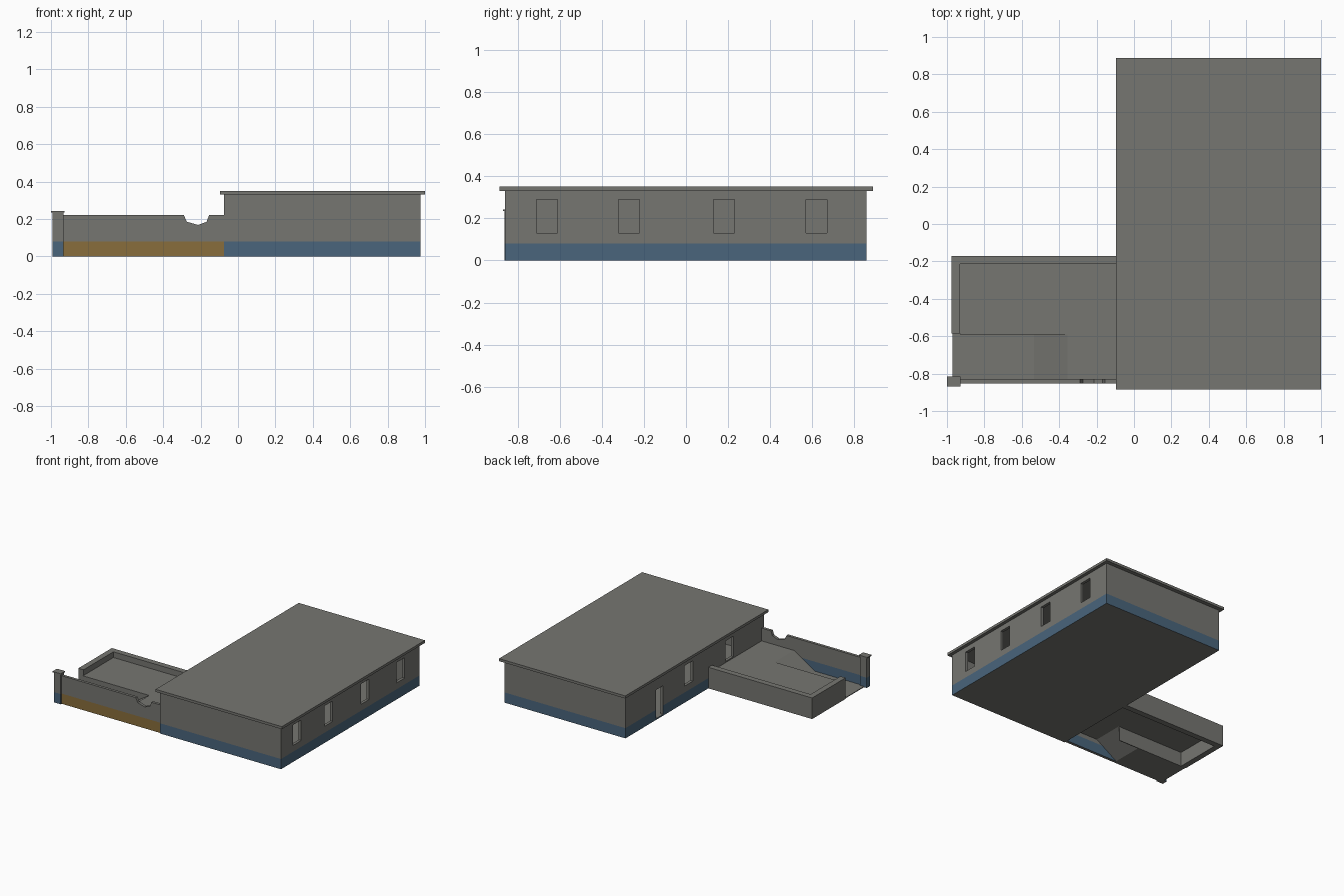
import bpy, bmesh
from mathutils import Vector

if "Cube" in bpy.data.objects:
    bpy.data.objects.remove(bpy.data.objects["Cube"])

BAND = 0.08   # height of the painted base band


def material(name, rgb):
    m = bpy.data.materials.new(name)
    m.diffuse_color = (*rgb, 1)
    m.use_nodes = True
    m.node_tree.nodes["Principled BSDF"].inputs["Base Color"].default_value = m.diffuse_color
    return m


MATS = [material("grey plaster", (0.18, 0.18, 0.165)),
        material("blue base", (0.068, 0.13, 0.2)),
        material("ochre base", (0.25, 0.155, 0.045))]


def finish(name, bm, band=None):
    """Make an object; band(face centre, normal) gives the colour below BAND."""
    bmesh.ops.recalc_face_normals(bm, faces=bm.faces)
    if band:
        bmesh.ops.bisect_plane(bm, geom=bm.verts[:] + bm.edges[:] + bm.faces[:],
                               plane_co=(0, 0, BAND), plane_no=(0, 0, 1))
        for f in bm.faces:
            c = f.calc_center_median()
            if c.z < BAND - 0.001 and abs(f.normal.z) < 0.5:
                f.material_index = band(c, f.normal)
    me = bpy.data.meshes.new(name)
    bm.to_mesh(me)
    bm.free()
    for m in MATS:
        me.materials.append(m)
    ob = bpy.data.objects.new(name, me)
    bpy.context.collection.objects.link(ob)
    return ob


def add_box(bm, x, y, z):
    vs = bmesh.ops.create_cube(bm, size=1)["verts"]
    for v in vs:
        v.co = Vector([r[0] if c < 0 else r[1] for r, c in zip((x, y, z), v.co)])


def box(name, x, y, z, band=None):
    bm = bmesh.new()
    add_box(bm, x, y, z)
    return finish(name, bm, band)


def extrude_y(name, pts, y0, y1, band=None):
    """Extrude an x-z outline along y."""
    bm = bmesh.new()
    f = bm.faces.new([bm.verts.new((x, y0, z)) for x, z in pts])
    g = bmesh.ops.extrude_face_region(bm, geom=[f])["geom"]
    bmesh.ops.translate(bm, vec=(0, y1 - y0, 0),
                        verts=[v for v in g if isinstance(v, bmesh.types.BMVert)])
    return finish(name, bm, band)


def blue(c, n):
    return 1


# Main building: hollow shell with window and door openings
hall = box("main_hall", (-0.075, 0.975), (-0.86, 0.857), (0, 0.332), blue)
cavity = box("cavity_cutter", (-0.053, 0.953), (-0.838, 0.835), (0.006, 0.32))
bm = bmesh.new()
for y in (-0.66, -0.27, 0.18, 0.62):                      # right windows
    add_box(bm, (0.93, 1.0), (y - 0.05, y + 0.05), (0.13, 0.29))
for y in (-0.43, 0.073):                                  # left windows
    add_box(bm, (-0.1, -0.03), (y - 0.05, y + 0.05), (0.13, 0.29))
add_box(bm, (-0.1, -0.03), (0.39, 0.48), (0.01, 0.235))   # left door
openings = finish("opening_cutter", bm)
for cutter in (cavity, openings):
    mod = hall.modifiers.new("cut", "BOOLEAN")
    mod.operation = "DIFFERENCE"
    mod.solver = "EXACT"
    mod.object = cutter
bpy.context.view_layer.update()
deps = bpy.context.evaluated_depsgraph_get()
cut_mesh = bpy.data.meshes.new_from_object(hall.evaluated_get(deps))
hall.modifiers.clear()
hall.data = cut_mesh
for cutter in (cavity, openings):
    bpy.data.objects.remove(cutter)

# Overhanging flat roof
box("roof_slab", (-0.095, 1.0), (-0.885, 0.888), (0.33, 0.35))

# Raised terrace: parapets, floor and retaining wall, open underneath
box("terrace_left_parapet", (-0.975, -0.93), (-0.585, -0.17), (0, 0.165))
box("terrace_back_parapet", (-0.93, -0.075), (-0.215, -0.17), (0, 0.165))
box("terrace_floor", (-0.93, -0.075), (-0.585, -0.215), (0.112, 0.12))
box("terrace_retaining_wall", (-0.93, -0.355), (-0.591, -0.585), (0, 0.12))

# Entry path: flat, then ramp up to the landing
extrude_y("entry_ramp", [(-0.97, 0.006), (-0.535, 0.006), (-0.355, 0.12), (-0.075, 0.12),
                         (-0.075, 0.113), (-0.35, 0.113), (-0.53, 0), (-0.97, 0)],
          -0.83, -0.585)

# Front wall with worn notch, ochre base outside and blue inside
extrude_y("front_wall", [(-0.94, 0), (-0.075, 0), (-0.075, 0.22), (-0.155, 0.22),
                         (-0.168, 0.185), (-0.213, 0.168), (-0.273, 0.185),
                         (-0.29, 0.22), (-0.94, 0.22)],
          -0.852, -0.83, lambda c, n: 1 if n.y > 0.5 else 2)

# Gate pillar and cap
box("gate_pillar", (-0.993, -0.933), (-0.863, -0.82), (0, 0.235), blue)
box("gate_pillar_cap", (-1.0, -0.928), (-0.87, -0.815), (0.235, 0.243))
